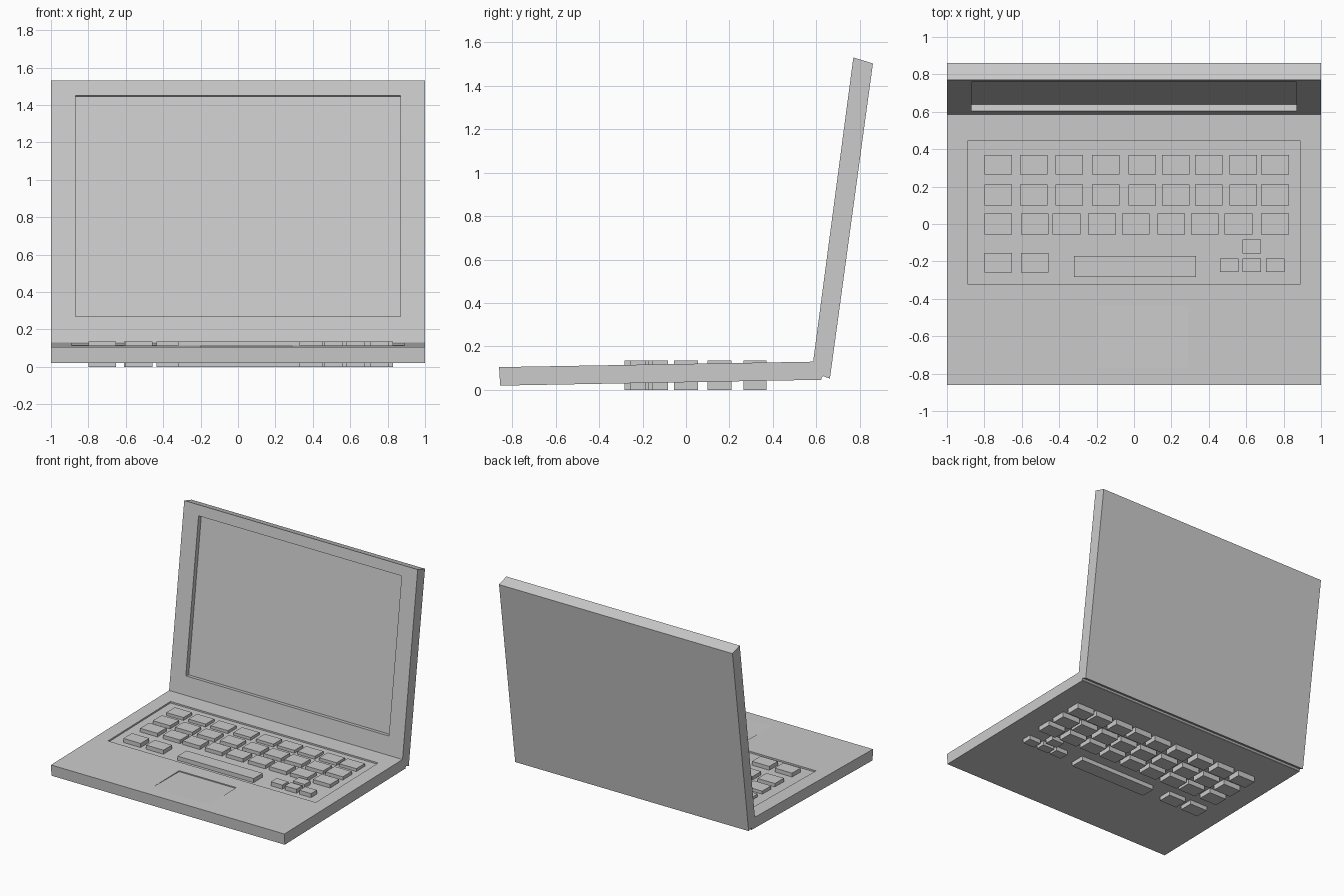
import bpy, bmesh

if "Cube" in bpy.data.objects:
    bpy.data.objects.remove(bpy.data.objects["Cube"])


def prism(name, profile, x0, x1):
    """Extrude a (y, z) side profile from x0 to x1."""
    bm = bmesh.new()
    face = bm.faces.new([bm.verts.new((x0, y, z)) for y, z in profile])
    ext = bmesh.ops.extrude_face_region(bm, geom=[face])
    moved = [v for v in ext["geom"] if isinstance(v, bmesh.types.BMVert)]
    bmesh.ops.translate(bm, verts=moved, vec=(x1 - x0, 0, 0))
    bmesh.ops.recalc_face_normals(bm, faces=bm.faces)
    mesh = bpy.data.meshes.new(name)
    bm.to_mesh(mesh)
    bm.free()
    obj = bpy.data.objects.new(name, mesh)
    bpy.context.collection.objects.link(obj)
    return obj


def carve(target, cutter):
    """Cut a recess, then discard the cutter."""
    cutter.hide_render = True
    mod = target.modifiers.new("recess", "BOOLEAN")
    mod.operation = "DIFFERENCE"
    mod.solver = "EXACT"
    mod.object = cutter
    bpy.context.view_layer.objects.active = target
    bpy.ops.object.modifier_apply(modifier=mod.name)
    bpy.data.objects.remove(cutter)


def deck(y):
    """Height of the sloping deck surface."""
    return 0.105 + (y + 0.86) * 0.025 / 1.445


def panel(z, depth):
    """Point on the leaning lid front, pushed in by depth."""
    return (0.585 + (z - 0.13) * 0.132 + depth * 0.991, z - depth * 0.131)


# Base with keyboard well and a touchpad that sinks towards the back
base = prism("base", [(-0.855, 0.02), (0.625, 0.047), (0.585, 0.13), (-0.86, 0.105)], -1, 1)
well = [(-0.32, deck(-0.32) - 0.012), (0.445, deck(0.445) - 0.012), (0.445, 0.2), (-0.32, 0.2)]
carve(base, prism("well_cutter", well, -0.89, 0.89))
pad = [(-0.435, deck(-0.435) - 0.008), (-0.435, 0.2), (-0.85, 0.2), (-0.85, deck(-0.85) + 0.002)]
carve(base, prism("touchpad_cutter", pad, -0.2, 0.29))

# Leaning lid with recessed screen
lid = prism("lid", [(0.585, 0.13), (0.77, 1.53), (0.86, 1.502), (0.662, 0.052),
                    (0.63, 0.064), (0.622, 0.053)], -1, 1)
screen = [panel(0.27, -0.05), panel(0.27, 0.036), panel(1.45, 0.036), panel(1.45, -0.05)]
carve(lid, prism("screen_cutter", screen, -0.87, 0.87))


# Keys run right through the base and form the feet below
def key(name, x, width, y0, y1):
    prism(name, [(y0, 0), (y1, 0), (y1, 0.135), (y0, 0.135)], x, x + width)


upper = (-0.80, -0.61, -0.42, -0.225, -0.03, 0.15, 0.325, 0.51, 0.68)
lower = (-0.80, -0.605, -0.435, -0.245, -0.065, 0.125, 0.305, 0.485, 0.68)
rows = [(upper, 0.265, 0.37), (upper, 0.10, 0.21), (lower, -0.055, 0.055),
        ((-0.80, -0.605), -0.26, -0.155)]
for starts, y0, y1 in rows:
    for x in starts:
        key("key", x, 0.148, y0, y1)
key("space_bar", -0.32, 0.652, -0.283, -0.172)

# Arrow keys
key("arrow_key", 0.58, 0.1, -0.157, -0.082)
for x in (0.46, 0.58, 0.705):
    key("arrow_key", x, 0.1, -0.256, -0.184)
